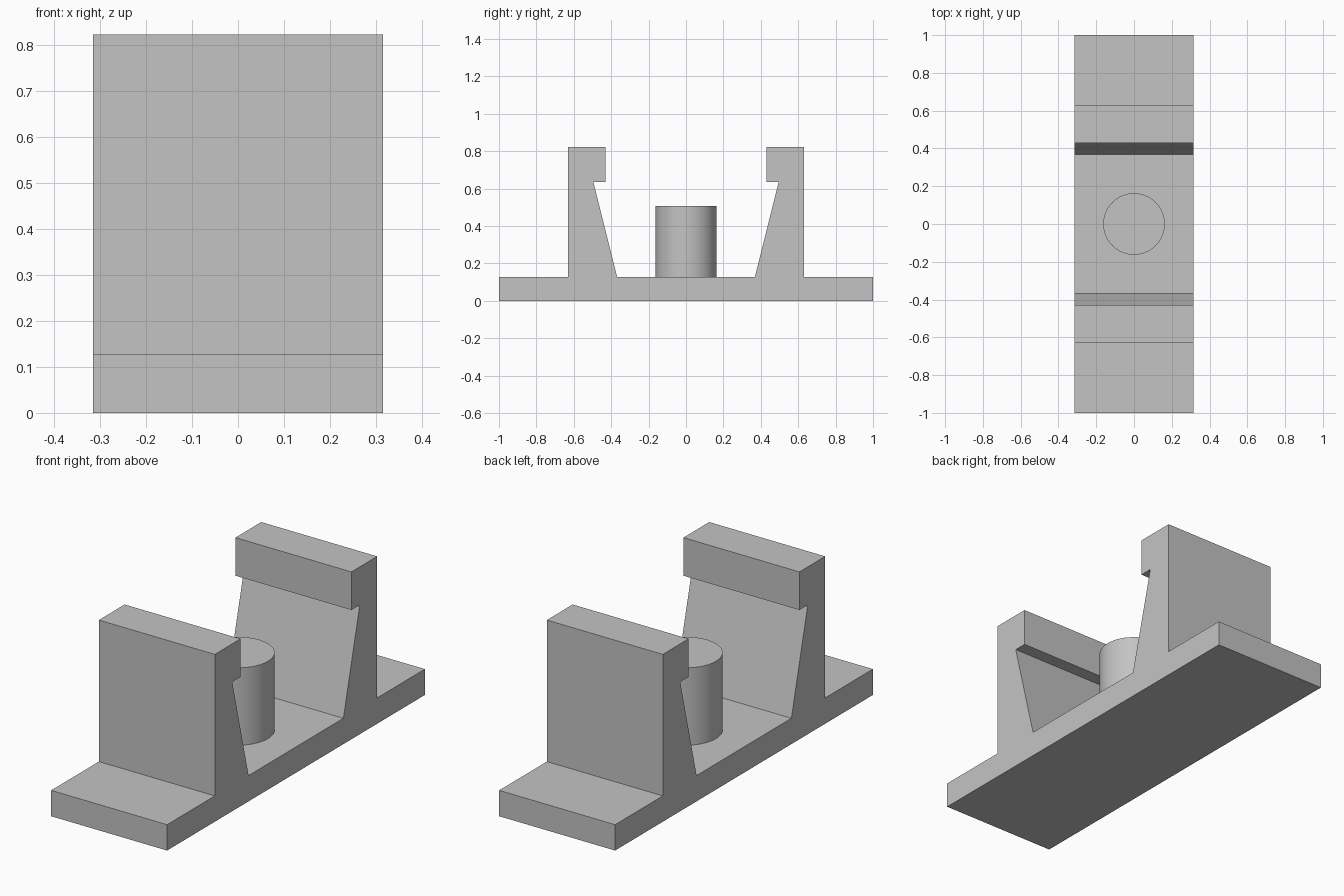
import bpy
import bmesh

cube = bpy.data.objects.get("Cube")
if cube:
    bpy.data.objects.remove(cube, do_unlink=True)

HALF_WIDTH = 0.315
BASE_TOP = 0.127
POST_RADIUS = 0.163
POST_TOP = 0.507

grey = bpy.data.materials.new("plain grey")
grey.use_nodes = True
colour = (0.55, 0.55, 0.55, 1)
grey.diffuse_color = colour
grey.node_tree.nodes["Principled BSDF"].inputs["Base Color"].default_value = colour


def add_object(name, bm):
    bmesh.ops.recalc_face_normals(bm, faces=bm.faces)
    mesh = bpy.data.meshes.new(name)
    bm.to_mesh(mesh)
    bm.free()
    mesh.materials.append(grey)
    obj = bpy.data.objects.new(name, mesh)
    bpy.context.collection.objects.link(obj)
    return obj


# Clip bracket: half profile (y, z) from the outer foot to the inner jaw base
half = [(1, 0), (1, BASE_TOP), (0.63, BASE_TOP), (0.63, 0.822), (0.43, 0.822),
        (0.43, 0.635), (0.495, 0.635), (0.368, BASE_TOP)]
profile = half + [(-y, z) for y, z in reversed(half)]
bm = bmesh.new()
side = bm.faces.new([bm.verts.new((-HALF_WIDTH, y, z)) for y, z in profile])
swept = bmesh.ops.extrude_face_region(bm, geom=[side], use_keep_orig=True)
moved = [v for v in swept["geom"] if isinstance(v, bmesh.types.BMVert)]
bmesh.ops.translate(bm, verts=moved, vec=(2 * HALF_WIDTH, 0, 0))
add_object("clip_bracket", bm)

# Round post standing in the middle of the base
bm = bmesh.new()
bmesh.ops.create_cone(bm, cap_ends=True, segments=64, radius1=POST_RADIUS,
                      radius2=POST_RADIUS, depth=POST_TOP - BASE_TOP)
bmesh.ops.translate(bm, verts=bm.verts, vec=(0, 0, (POST_TOP + BASE_TOP) / 2))
post = add_object("centre_post", bm)
bpy.context.view_layer.objects.active = post
post.select_set(True)
bpy.ops.object.shade_smooth_by_angle()
